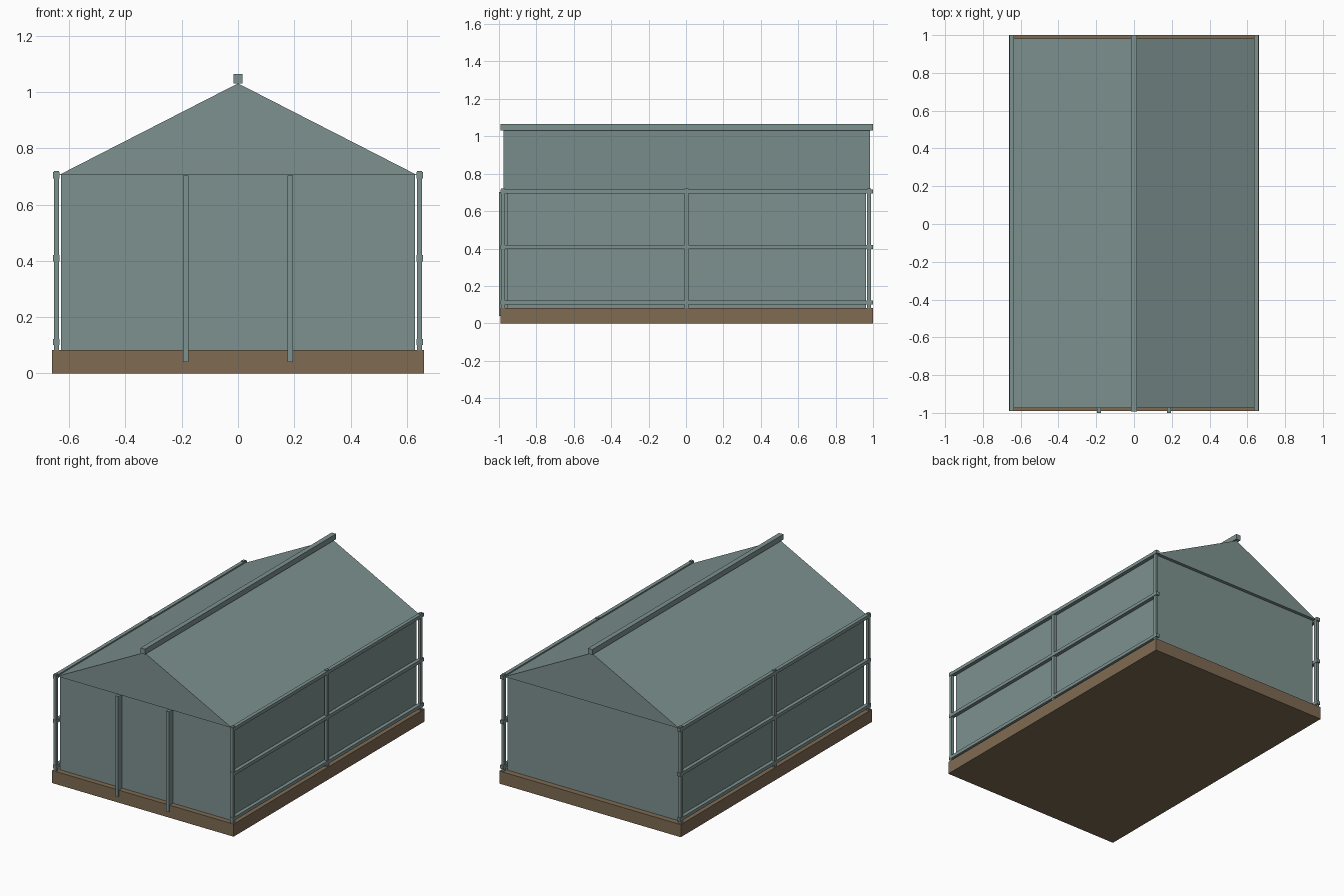
import bpy, bmesh

if "Cube" in bpy.data.objects:
    bpy.data.objects.remove(bpy.data.objects["Cube"])

def material(name, color):
    m = bpy.data.materials.new(name)
    m.diffuse_color = (*color, 1)
    m.use_nodes = True
    m.node_tree.nodes["Principled BSDF"].inputs["Base Color"].default_value = m.diffuse_color
    return m

teal = material("grey teal", (0.205, 0.285, 0.275))
brown = material("earth brown", (0.21, 0.145, 0.085))

def finish(name, bm, mat):
    bmesh.ops.recalc_face_normals(bm, faces=bm.faces)
    me = bpy.data.meshes.new(name)
    bm.to_mesh(me)
    bm.free()
    me.materials.append(mat)
    ob = bpy.data.objects.new(name, me)
    bpy.context.collection.objects.link(ob)
    return ob

def box(name, x, y, z, mat=teal):
    bm = bmesh.new()
    bmesh.ops.create_cube(bm, size=1)
    for v in bm.verts:
        for i, (a, b) in enumerate((x, y, z)):
            v.co[i] = b if v.co[i] > 0 else a
    return finish(name, bm, mat)

# Base slab and wall block
box("base", (-0.662, 0.662), (-0.991, 1.0), (0, 0.083), brown)
box("walls", (-0.629, 0.629), (-0.956, 0.962), (0.083, 0.705))

# Gabled roof prism
bm = bmesh.new()
tri = bm.faces.new([bm.verts.new(p) for p in
                    ((-0.637, -0.975, 0.705), (0.637, -0.975, 0.705), (0, -0.975, 1.031))])
ext = bmesh.ops.extrude_face_region(bm, geom=[tri], use_keep_orig=True)
for v in ext["geom"]:
    if isinstance(v, bmesh.types.BMVert):
        v.co.y = 0.983
finish("roof", bm, teal)

# Ridge beam
box("ridge_beam", (-0.016, 0.016), (-0.993, 1.0), (1.03, 1.065))

# Side frames: posts and rails
for s, side in ((-1, "left"), (1, "right")):
    def span(a, b):
        return tuple(sorted((s * a, s * b)))
    for yc, pos in ((-0.978, "front"), (0.003, "middle"), (0.979, "back")):
        box(f"{side}_{pos}_post", span(0.636, 0.655), (yc - 0.011, yc + 0.011), (0.083, 0.72))
    for zc, pos in ((0.112, "lower"), (0.409, "middle"), (0.704, "top")):
        box(f"{side}_{pos}_rail", span(0.634, 0.658), (-0.991, 1.0), (zc - 0.011, zc + 0.011))
    # Door post
    box(f"{side}_door_post", span(0.176, 0.195), (-1.0, -0.95), (0.04, 0.703))
